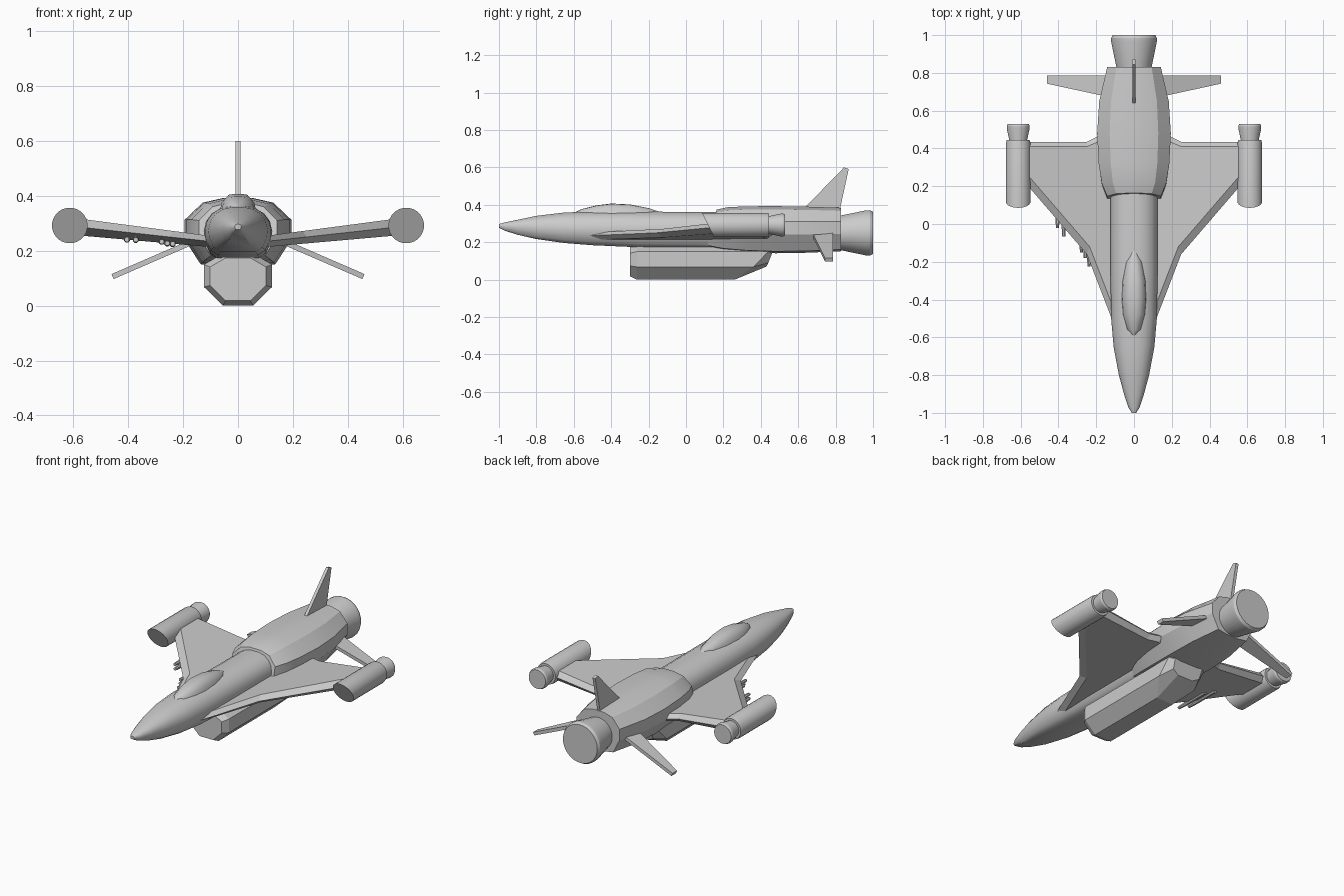
import bpy, bmesh, math

if "Cube" in bpy.data.objects:
    bpy.data.objects.remove(bpy.data.objects["Cube"])


def loft(name, rings, mirror=False, smooth=None):
    """Skin a list of equal-length closed rings and cap both ends."""
    bm = bmesh.new()
    rows = [[bm.verts.new(p) for p in ring] for ring in rings]
    n = len(rows[0])
    for a, b in zip(rows, rows[1:]):
        for i in range(n):
            j = (i + 1) % n
            bm.faces.new((a[i], a[j], b[j], b[i]))
    bm.faces.new(rows[0])
    bm.faces.new(rows[-1])
    bmesh.ops.recalc_face_normals(bm, faces=bm.faces)
    mesh = bpy.data.meshes.new(name)
    bm.to_mesh(mesh)
    bm.free()
    ob = bpy.data.objects.new(name, mesh)
    bpy.context.collection.objects.link(ob)
    if mirror:
        ob.modifiers.new("mirror", 'MIRROR')
    if smooth:
        bpy.ops.object.select_all(action='DESELECT')
        ob.select_set(True)
        bpy.context.view_layer.objects.active = ob
        bpy.ops.object.shade_smooth_by_angle(angle=math.radians(smooth))
    return ob


def both_sides(half):
    """Complete a right-half section, listed bottom to top, with its mirror."""
    return half + [(-x, z) for x, z in reversed(half)]


def circle(y, r, cx, cz, n=24, lean=0.0):
    ring = []
    for i in range(n):
        a = 2 * math.pi * (i + 0.5) / n
        z = r * math.sin(a)
        ring.append((cx + r * math.cos(a), y - lean * z, cz + z))
    return ring


# Long forward fuselage: y, half width, bottom, chine, top
stations = [(-1, .012, .278, .288, .297), (-.97, .03, .262, .286, .306),
            (-.9, .053, .24, .285, .32), (-.8, .08, .217, .281, .341),
            (-.65, .108, .196, .276, .359), (-.5, .121, .184, .273, .364),
            (-.25, .125, .173, .27, .364), (.25, .125, .166, .27, .36)]
rings = []
for y, w, zb, zc, zt in stations:
    d, u = zc - zb, zt - zc
    half = [(.6 * w, zb), (.82 * w, zb + .2 * d), (.97 * w, zb + .65 * d), (w, zc),
            (.93 * w, zc + .4 * u), (.76 * w, zc + .7 * u),
            (.5 * w, zc + .91 * u), (.2 * w, zt)]
    rings.append([(x, y, z) for x, z in both_sides(half)])
loft("fuselage", rings, smooth=35)

# Canopy with a flattened roof strip
rings = []
for y, w, zt in [(-.59, .012, .362), (-.56, .04, .377), (-.48, .062, .397),
                 (-.4, .068, .407), (-.3, .064, .402), (-.2, .045, .382), (-.14, .015, .362)]:
    half = [(w, .335), (.88 * w, .335 + .55 * (zt - .335)), (.5 * w, zt - .003), (.2 * w, zt)]
    rings.append([(x, y, z) for x, z in both_sides(half)])
loft("canopy", rings, smooth=40)

# Faceted engine housing: y, half width, bottom, top, forward lean of the front lip
rings = []
for y, w, zb, zt, lean in [(.14, .142, .175, .374, .25), (.21, .17, .158, .387, .1),
                           (.32, .187, .147, .392, 0), (.48, .195, .141, .393, 0),
                           (.65, .184, .144, .39, 0), (.83, .142, .152, .384, 0)]:
    h = zt - zb
    half = [(.3 * w, zb), (.7 * w, zb + .04 * h), (w, zb + .4 * h), (w, zb + .68 * h),
            (.66 * w, zb + .93 * h), (.26 * w, zt)]
    rings.append([(x, y + lean * (z - .28), z) for x, z in both_sides(half)])
loft("engine_housing", rings, smooth=20)

# Main engine nozzle
loft("main_nozzle", [circle(y, r, 0, .25) for y, r in
                     [(.8, .09), (.83, .094), (.965, .122), (.985, .122), (1, .114)]], smooth=20)

# Wings: bevelled plates rising and thickening towards the tip
outline = [(.08, -.6), (.25, -.16), (.56, .2), (.6, .2), (.6, .435), (.25, .435), (.19, .465), (.08, .465)]
inset = [(.08, -.52), (.235, -.12), (.55, .245), (.6, .245), (.6, .41), (.25, .41), (.19, .435), (.08, .435)]
rings = [[(x, y, .236 + .11 * (x - .12) + s * (.018 + .022 * x)) for x, y in pts]
         for pts, s in [(inset, -1), (outline, 0), (inset, 1)]]
loft("wing", rings, mirror=True)

# Wingtip pods with slanted fronts, and their nozzles
loft("wingtip_pod", [circle(.118, .065, .613, .292, lean=.5), circle(.43, .065, .613, .292),
                     circle(.445, .061, .613, .292)], mirror=True, smooth=30)
loft("wingtip_nozzle", [circle(y, r, .613, .292) for y, r in
                        [(.43, .048), (.445, .048), (.505, .061), (.52, .061), (.53, .056)]],
     mirror=True, smooth=20)

# Belly pod: octagonal, chamfered nose, swept-up tail
half = [(.055, 0), (.124, .068), (.124, .15), (.055, .19)]
belly = both_sides(half)
front_in = [(x * .82, -.3, .1 + (z - .1) * .82) for x, z in belly]
front = [(x, -.262, z) for x, z in belly]
mid = [(x, y, z) for (x, z), y in zip(belly, [.26, .36, .44, .47] + [.47, .44, .36, .26])]
half_tail = [(.05, .43, .07), (.09, .44, .09), (.095, .46, .14), (.05, .475, .185)]
tail = half_tail + [(-x, y, z) for x, y, z in reversed(half_tail)]
loft("belly_pod", [front_in, front, mid, tail])

# Tail fin
fin = [(.635, .37), (.64, .39), (.845, .6), (.87, .592), (.825, .385), (.82, .37)]
loft("tail_fin", [[(x, y, z) for y, z in fin] for x in (-.009, .009)])

# Drooping stabilisers
stab = [(.12, .67, .252), (.457, .743, .106), (.457, .785, .106), (.12, .785, .252)]
loft("stabiliser", [[(x + s * .004, y, z + s * .009) for x, y, z in stab] for s in (-1, 1)], mirror=True)

# Small gun barrels under the left wing's leading edge
for i, (x, y, z) in enumerate([(-.238, -.225, .225), (-.258, -.18, .227), (-.278, -.15, .233),
                               (-.372, -.065, .24), (-.405, -.02, .241)]):
    loft(f"wing_gun_{i + 1}", [circle(yy, r, x, z, 8) for yy, r in
                               [(y, .009), (y + .05, .012), (y + .22, .012)]])
